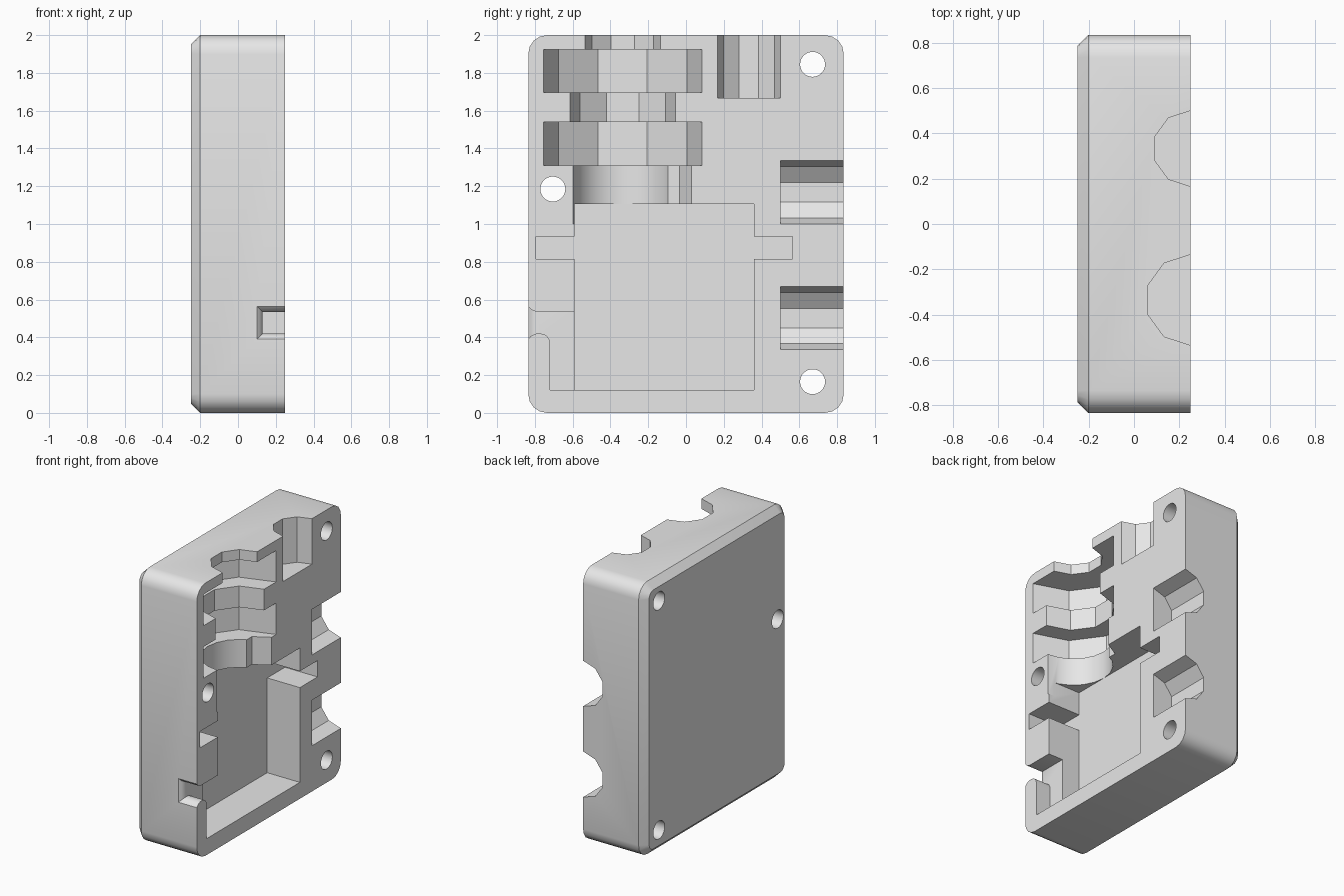
import bpy
import bmesh
from math import cos, sin, pi, radians

if "Cube" in bpy.data.objects:
    bpy.data.objects.remove(bpy.data.objects["Cube"], do_unlink=True)

FACE = 0.25      # open split face of the shell half
FLOOR = -0.015   # bottom of the motor pocket
PAST = 0.4       # cutters run past the open face

grey = bpy.data.materials.new("light_grey_plastic")
grey.use_nodes = True
grey.diffuse_color = (0.8, 0.8, 0.8, 1)
grey.node_tree.nodes["Principled BSDF"].inputs["Base Color"].default_value = (0.8, 0.8, 0.8, 1)


def loft(name, rings):
    """Closed solid through rings with equal point counts."""
    bm = bmesh.new()
    loops = [[bm.verts.new(p) for p in ring] for ring in rings]
    n = len(loops[0])
    for a, b in zip(loops, loops[1:]):
        for i in range(n):
            j = (i + 1) % n
            bm.faces.new((a[i], a[j], b[j], b[i]))
    bm.faces.new(loops[0])
    bm.faces.new(loops[-1])
    bmesh.ops.recalc_face_normals(bm, faces=bm.faces)
    mesh = bpy.data.meshes.new(name)
    bm.to_mesh(mesh)
    bm.free()
    mesh.materials.append(grey)
    obj = bpy.data.objects.new(name, mesh)
    bpy.context.collection.objects.link(obj)
    return obj


def prism(name, axis, points, start, end):
    """Extrude a 2D profile along x, y or z."""
    place = {"x": lambda p, t: (t, p[0], p[1]),
             "y": lambda p, t: (p[0], t, p[1]),
             "z": lambda p, t: (p[0], p[1], t)}[axis]
    return loft(name, [[place(p, t) for p in points] for t in (start, end)])


def polygon(cx, cy, r, sides):
    return [(cx + r * sin(2 * pi * i / sides), cy + r * cos(2 * pi * i / sides))
            for i in range(sides)]


def outline(x, inset, segments=4):
    """Rounded rectangle across the block at depth x."""
    r = 0.1 - inset
    pts = []
    for k, (sy, sz) in enumerate([(1, 1), (-1, 1), (-1, -1), (1, -1)]):
        for i in range(segments + 1):
            a = pi / 2 * (k + i / segments)
            pts.append((x, sy * 0.735 + r * cos(a), 1 + sz * 0.9 + r * sin(a)))
    return pts


def box(name, y0, y1, z0, z1, x0):
    return prism(name, "x", [(y0, z0), (y1, z0), (y1, z1), (y0, z1)], x0, PAST)


# Block with a chamfered back
shell = loft("case_half", [outline(FACE, 0), outline(-0.2, 0), outline(-0.25, 0.05)])
cutters = []

# Motor pocket with mounting tabs
cutters.append(box("motor_pocket", -0.59, 0.36, 0.12, 1.105, FLOOR))
cutters.append(box("tab_pocket", -0.795, 0.565, 0.815, 0.935, FLOOR))

# Motor gear housing: large round boss and small hexagonal boss
cutters.append(prism("gear_recess", "z", polygon(FACE, -0.333, 0.265, 20), 1.0, 1.4))
cutters.append(prism("small_gear_recess", "z", polygon(FACE, -0.1, 0.13, 6), 1.0, 1.4))

# Stepped ten-sided shaft channel
for name, r, z0, z1 in [("lower_disc_recess", 0.42, 1.31, 1.54),
                        ("neck_recess", 0.28, 1.5, 1.75),
                        ("upper_disc_recess", 0.42, 1.695, 1.925),
                        ("shaft_exit", 0.2, 1.85, 2.1)]:
    cutters.append(prism(name, "z", polygon(FACE, -0.335, r, 10), z0, z1))

# Ten-sided sockets: one in the top edge, two in the rear edge
cutters.append(prism("top_socket", "z", polygon(FACE, 0.333, 0.167, 10), 1.667, 2.1))
for name, z in [("rear_socket_low", 0.502), ("rear_socket_high", 1.168)]:
    pts = [(FACE + 0.167 * sin(a), z + 0.167 * cos(a))
           for a in [2 * pi * i / 10 for i in range(10)]]
    cutters.append(prism(name, "y", pts, 0.5, 0.95))

# Cable channel around a rounded lip, with a flared mouth
lip = [(-0.77 + 0.05 * cos(a), 0.37 + 0.05 * sin(a)) for a in [pi / 8 * i for i in range(5)]]
channel = [(-0.72, 0.12)] + lip + [(-0.9, 0.42), (-0.9, 0.535), (-0.5, 0.535), (-0.5, 0.12)]
cutters.append(prism("cable_channel", "x", channel, 0.13, PAST))


def mouth(y, g):
    return [(0.13 - g, y, 0.42 - g), (PAST, y, 0.42 - g),
            (PAST, y, 0.535 + g), (0.13 - g, y, 0.535 + g)]


cutters.append(loft("cable_mouth", [mouth(-0.79, -0.001), mouth(-0.82, 0.012), mouth(-0.84, 0.035)]))

# Screw holes
for i, (y, z) in enumerate([(0.67, 1.845), (0.67, 0.165), (-0.705, 1.185)]):
    cutters.append(prism("screw_hole_%d" % i, "x", polygon(y, z, 0.066, 32), -0.5, 0.5))

# Carve everything out of the block
bpy.ops.object.select_all(action="DESELECT")
bpy.context.view_layer.objects.active = shell
shell.select_set(True)
for cutter in cutters:
    cutter.hide_render = True
    mod = shell.modifiers.new(cutter.name, "BOOLEAN")
    mod.operation = "DIFFERENCE"
    mod.solver = "EXACT"
    mod.object = cutter
    bpy.ops.object.modifier_apply(modifier=mod.name)
for cutter in cutters:
    bpy.data.objects.remove(cutter, do_unlink=True)

bpy.ops.object.shade_smooth_by_angle(angle=radians(30))
